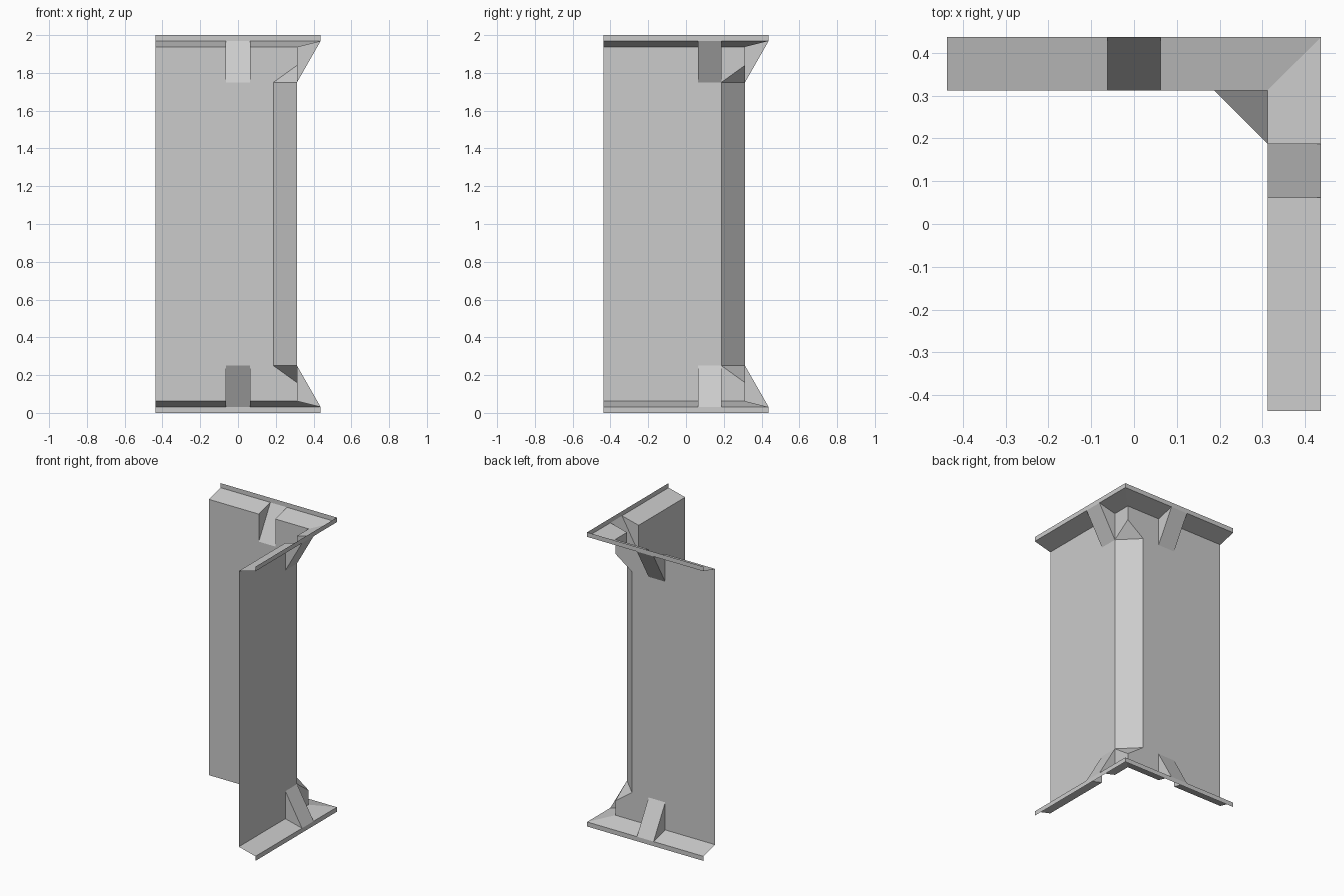
import bpy
import bmesh
from mathutils import Vector

cube = bpy.data.objects.get("Cube")
if cube:
    bpy.data.objects.remove(cube, do_unlink=True)

grey = bpy.data.materials.new("light_grey")
grey.use_nodes = True
colour = (0.6, 0.6, 0.6, 1)
grey.diffuse_color = colour
grey.node_tree.nodes["Principled BSDF"].inputs["Base Color"].default_value = colour

OUT = 0.4375          # outer lip of the trim
IN = 0.3125           # wall plane
CUT = 0.1875          # where the corner chamfer starts
LIP, SILL, KNEE, NOTCH = 0.031, 0.0625, 0.25, 0.16
MID = 1.0             # mirror height


def along_back(s, d, z):
    return Vector((s, d, z - MID))


def along_side(s, d, z):
    return Vector((d, s, z - MID))


def sheet(name, place, faces):
    """Open sheet from (points, facing) pairs, mirrored top to bottom."""
    bm = bmesh.new()
    for points, facing in faces:
        face = bm.faces.new([bm.verts.new(place(*p)) for p in points])
        face.normal_update()
        if face.normal.dot(place(*facing) - place(0, 0, 0)) < 0:
            face.normal_flip()
    bmesh.ops.remove_doubles(bm, verts=bm.verts, dist=0.0001)
    mesh = bpy.data.meshes.new(name)
    bm.to_mesh(mesh)
    bm.free()
    mesh.materials.append(grey)
    obj = bpy.data.objects.new(name, mesh)
    bpy.context.collection.objects.link(obj)
    obj.location.z = MID
    mirror = obj.modifiers.new("top_half", 'MIRROR')
    mirror.use_axis = (False, False, True)
    mirror.use_clip = True


def rect(s0, s1, z0, z1, d):
    return [(s0, d, z0), (s1, d, z0), (s1, d, z1), (s0, d, z1)]


def wing(side, place, b0, b1):
    out, up = (0, 1, 0), (0, 0, 1)

    # Wall panel, open behind the brace, stepping out to a square corner
    corner = [(b1, IN, SILL), (IN, IN, SILL), (IN, IN, NOTCH), (CUT, IN, KNEE)]
    if b1 < CUT:
        corner.append((b1, IN, KNEE))
    sheet(side + "_wall", place, [
        (rect(-OUT, CUT, KNEE, MID, IN), out),
        (rect(-OUT, b0, SILL, KNEE, IN), out),
        (corner, out)])

    # Sloped trim with upright lip, mitred at the corner
    sheet(side + "_trim", place, [
        (rect(-OUT, OUT, 0, LIP, OUT), out),
        ([(-OUT, IN, SILL), (b0, IN, SILL), (b0, OUT, LIP), (-OUT, OUT, LIP)], up),
        ([(b1, IN, SILL), (IN, IN, SILL), (OUT, OUT, LIP), (b1, OUT, LIP)], up)])

    # Wedge brace
    def cheek(s):
        return [(s, IN, SILL), (s, OUT, LIP), (s, IN, KNEE)]
    sheet(side + "_brace", place, [
        ([(b0, OUT, LIP), (b1, OUT, LIP), (b1, IN, KNEE), (b0, IN, KNEE)], out),
        (cheek(b0), (-1, 0, 0)),
        (cheek(b1), (1, 0, 0))])


wing("back", along_back, -0.0625, 0.0625)
wing("left", along_side, 0.0625, CUT)

# Corner chamfer with its small triangular ends
sheet("corner_chamfer", along_back, [
    ([(CUT, IN, KNEE), (IN, CUT, KNEE), (IN, CUT, MID), (CUT, IN, MID)], (1, 1, 0)),
    ([(CUT, IN, KNEE), (IN, CUT, KNEE), (IN, IN, NOTCH)], (1, 1, 1))])
